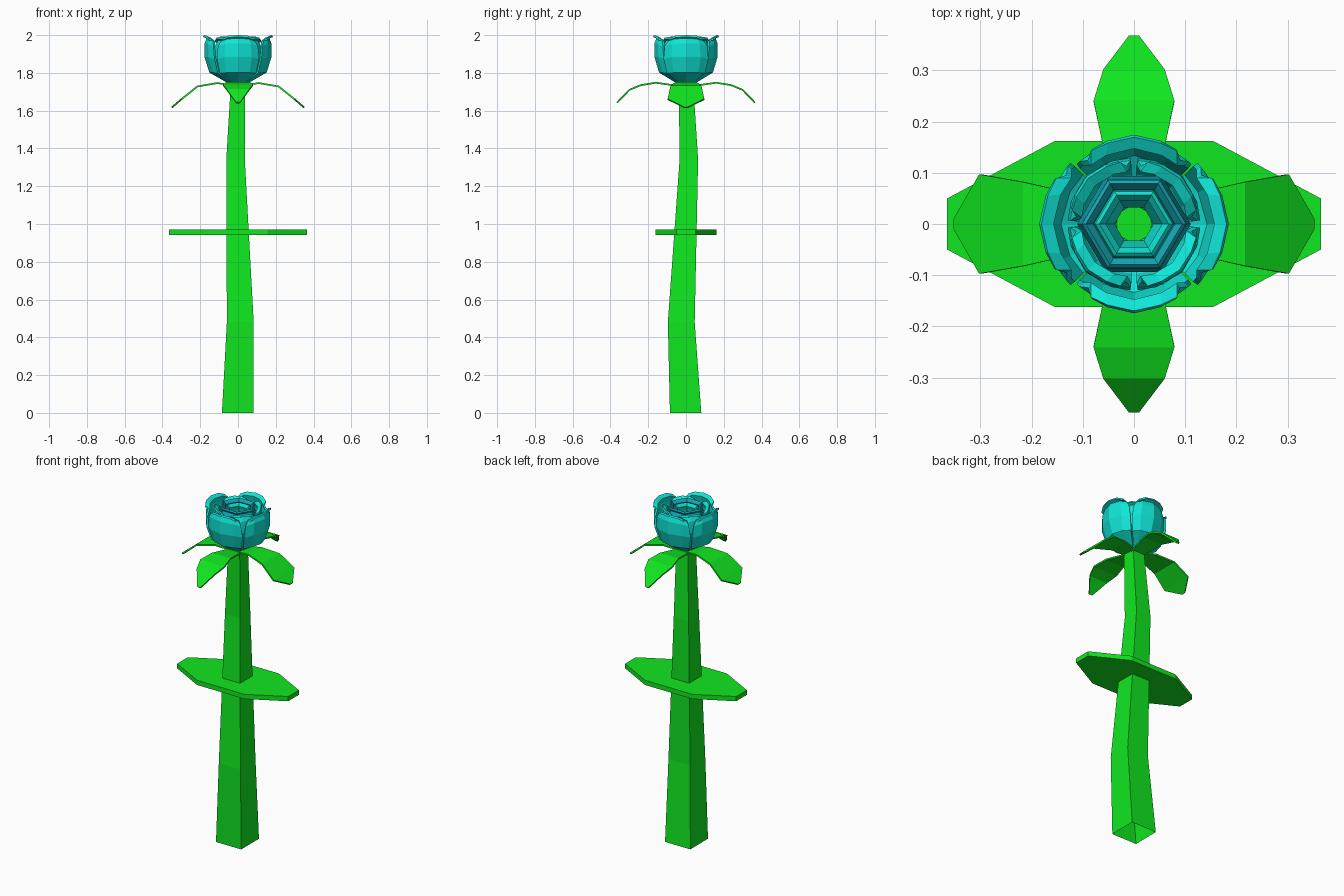
import bpy
from math import sin, cos, radians

if "Cube" in bpy.data.objects:
    bpy.data.objects.remove(bpy.data.objects["Cube"])


def material(name, rgb):
    m = bpy.data.materials.new(name)
    m.diffuse_color = (*rgb, 1)
    m.use_nodes = True
    m.node_tree.nodes["Principled BSDF"].inputs["Base Color"].default_value = m.diffuse_color
    return m


GREEN = material("leaf_green", (0.005, 0.80, 0.014))
TEAL = material("petal_teal", (0.005, 0.80, 0.69))
BLUE = material("petal_blue", (0.007, 0.42, 0.50))


def make(name, verts, faces, mat, thick=0):
    me = bpy.data.meshes.new(name)
    me.from_pydata(verts, [], faces)
    me.materials.append(mat)
    ob = bpy.data.objects.new(name, me)
    bpy.context.collection.objects.link(ob)
    if thick:
        s = ob.modifiers.new("thickness", 'SOLIDIFY')
        s.thickness = thick
        s.offset = 0
    return ob


def grid_faces(rows, n, closed=False):
    return [(i * n + j, i * n + (j + 1) % n, (i + 1) * n + (j + 1) % n, (i + 1) * n + j)
            for i in range(rows - 1) for j in range(n if closed else n - 1)]


# Stem: slightly wobbling square loft, open below (z, centre x, centre y, half width)
stem = [(0, -0.002, -0.002, 0.083), (0.48, 0.012, -0.025, 0.071),
        (1.34, -0.013, 0.015, 0.049), (1.745, 0, 0, 0.038)]
verts = [(cx + h * sx, cy + h * sy, z) for z, cx, cy, h in stem
         for sx, sy in ((-1, -1), (1, -1), (1, 1), (-1, 1))]
make("stem", verts, grid_faces(4, 4, True) + [(12, 13, 14, 15)], GREEN)

# Stem leaf: flat elongated octagon plate
outline = [(0.365, -0.05), (0.365, 0.05), (0.155, 0.162), (-0.155, 0.162),
           (-0.365, 0.05), (-0.365, -0.05), (-0.155, -0.162), (0.155, -0.162)]
verts = [(x, y, z) for z in (0.943, 0.971) for x, y in outline]
make("stem_leaf", verts, grid_faces(2, 8, True) + [tuple(range(7, -1, -1)), tuple(range(8, 16))], GREEN)

# Sepals: drooping strips (distance, half width, z)
side = [(0.0, 0.035, 1.73), (0.11, 0.058, 1.746), (0.215, 0.082, 1.728), (0.30, 0.097, 1.66), (0.35, 0.01, 1.617)]
front = [(0.0, 0.035, 1.725), (0.16, 0.062, 1.748), (0.24, 0.079, 1.735), (0.30, 0.06, 1.71), (0.365, 0.01, 1.642)]
for k in range(4):
    c, s = cos(radians(90 * k)), sin(radians(90 * k))
    strip = front if k % 2 else side
    verts = [(d * c - w * e * s, d * s + w * e * c, z) for d, w, z in strip for e in (-1, 1)]
    make(f"sepal_{k + 1}", verts, grid_faces(5, 2), GREEN, 0.009)


def petal(name, centre, spread, profile, mat, scale=1.0):
    """Cupped petal: profile (r, z, width) swept over five columns, sides lower."""
    columns = [(-1, 0.93, 0.97), (-0.6, 0.99, 0.98), (0, 1, 1), (0.6, 0.99, 0.98), (1, 0.93, 0.97)]
    z0 = profile[0][1]
    verts = []
    for r, z, w in profile:
        for t, hs, rs in columns:
            a = radians(centre + t * spread * w)
            verts.append((scale * r * rs * cos(a), scale * r * rs * sin(a), z0 + (z - z0) * hs))
    make(name, verts, grid_faces(len(profile), 5), mat, 0.011)


# Two staggered layers of four petals, the outer with curled lips
outer = [(0.05, 1.75, 1), (0.147, 1.805, 1), (0.172, 1.885, 1), (0.172, 1.955, 0.93),
         (0.162, 1.985, 0.82), (0.183, 1.995, 0.68)]
inner = [(0.04, 1.75, 1), (0.108, 1.81, 1), (0.132, 1.89, 1), (0.127, 1.95, 1),
         (0.115, 1.975, 0.9), (0.133, 1.985, 0.75)]
for k in range(4):
    petal(f"outer_petal_{k + 1}", 90 * k, 44, outer, TEAL, 0.94 if k % 2 else 1.0)
    petal(f"inner_petal_{k + 1}", 90 * k + 45, 42, inner, TEAL, 0.97)


def cup(name, profile, mat):
    verts = [(r * cos(radians(60 * j)), 0.97 * r * sin(radians(60 * j)), z)
             for r, z in profile for j in range(6)]
    make(name, verts, grid_faces(len(profile), 6, True), mat, 0.01)


# Hexagonal nested bud cups, open in the middle
cup("bud_outer", [(0.045, 1.755), (0.09, 1.81), (0.106, 1.89), (0.098, 1.95), (0.085, 1.975), (0.098, 1.99)], BLUE)
cup("bud_inner", [(0.043, 1.76), (0.06, 1.82), (0.074, 1.89), (0.068, 1.94), (0.06, 1.96), (0.072, 1.975)], TEAL)
